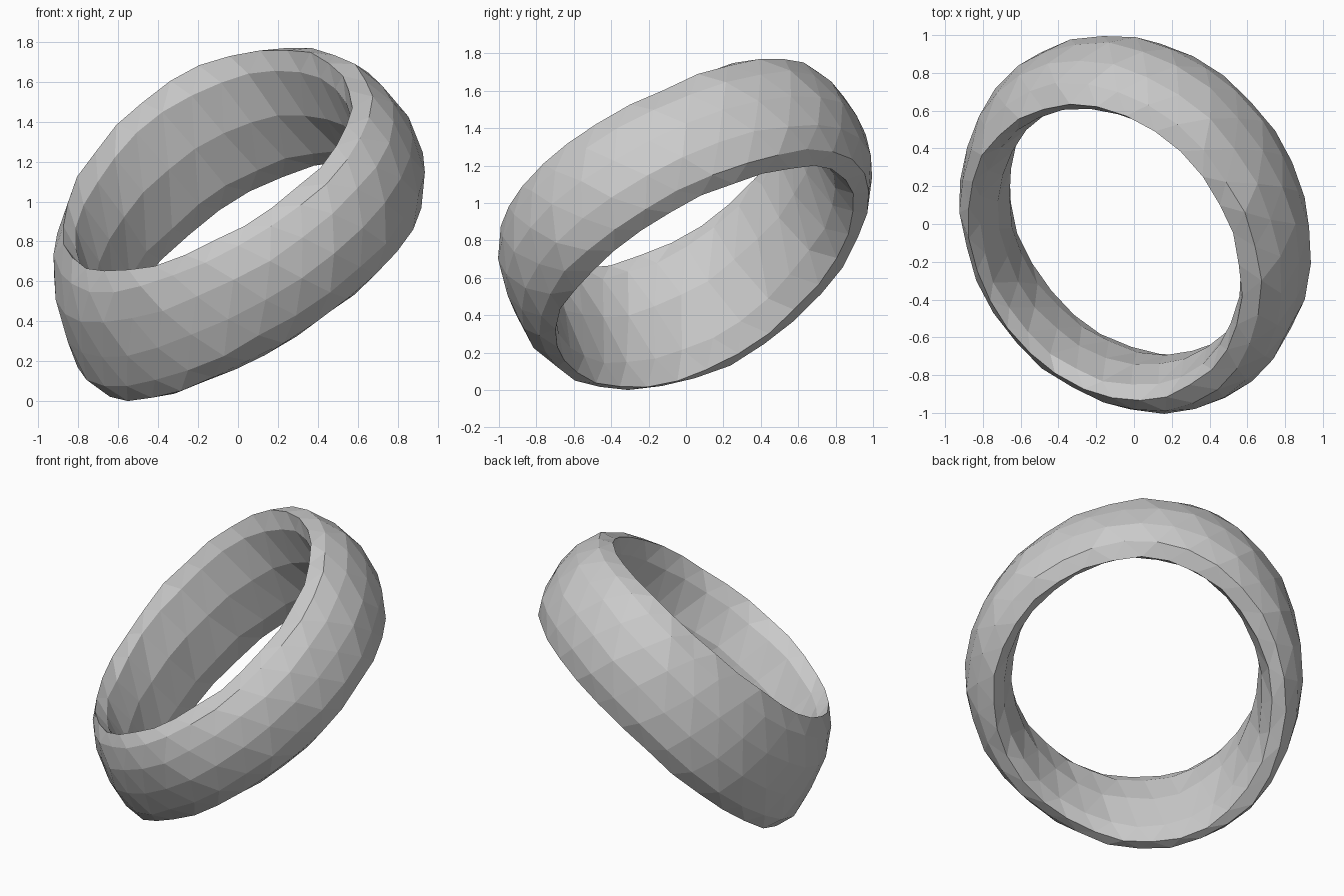
import bpy, bmesh, math, random
from mathutils import Vector

if "Cube" in bpy.data.objects:
    bpy.data.objects.remove(bpy.data.objects["Cube"])
random.seed(4)

SEGMENTS, OUTER, INNER = 30, 6, 3
SKEW = math.radians(7)  # makes the high side lean differently from the low side


def loop_point(centre, size, phases, t):
    """Point on a tilted, slightly skewed ellipse with one phase per axis."""
    ax, ay, az = (t - math.radians(p) for p in phases)
    az -= SKEW * math.cos(az)
    return Vector(c + s * math.cos(a)
                  for c, s, a in zip(centre, size, (ax, ay, az)))


def top_rim(t):
    return loop_point((-.155, -.15, 1.2), (.725, .78, .56), (0, 104, 55), t)


def bottom_rim(t):
    return loop_point((.1, .1, .6), (.765, .8, .59), (0, 100, 47), t)


def crown(t):
    return loop_point((0, 0, .89), (.88, .96, .68), (0, 105, 48), t)


def section(t):
    """Domed outside and flatter inside, from rim to rim and back."""
    mid = (top_rim(t) + bottom_rim(t)) / 2
    half = (top_rim(t) - bottom_rim(t)) / 2
    bulge = crown(t) - mid
    points = []
    for i in range(OUTER + 1):
        a = math.pi * (i / OUTER - .5)
        points.append(mid + half * math.sin(a) + bulge * math.cos(a))
    for i in range(1, INNER + 1):
        a = math.pi * (.5 - i / (INNER + 1))
        points.append(mid + half * math.sin(a) - bulge * .48 * math.cos(a) ** 1.4)
    return points


# Hand-faceted band
bm = bmesh.new()
rings = []
for k in range(SEGMENTS):
    t = math.tau * k / SEGMENTS
    verts = []
    for i in range(OUTER + INNER + 1):
        # Alternate rows are offset to give an irregular triangle pattern
        shift = (.25 if i % 2 else -.25) * math.tau / SEGMENTS
        co = section(t + shift)[i]
        co += Vector(random.uniform(-.007, .007) for _ in range(3))
        verts.append(bm.verts.new(co))
    rings.append(verts)

n = OUTER + INNER + 1
for k in range(SEGMENTS):
    a, b = rings[k], rings[(k + 1) % SEGMENTS]
    for i in range(n):
        j = (i + 1) % n
        if i % 2:
            bm.faces.new((a[i], b[i], b[j]))
            bm.faces.new((a[i], b[j], a[j]))
        else:
            bm.faces.new((a[i], b[i], a[j]))
            bm.faces.new((b[i], b[j], a[j]))
bmesh.ops.recalc_face_normals(bm, faces=bm.faces)

# Rest the lowest point on the ground
low = min(v.co.z for v in bm.verts)
bmesh.ops.translate(bm, verts=bm.verts, vec=(0, 0, -low))

mesh = bpy.data.meshes.new("ring_band")
bm.to_mesh(mesh)
bm.free()
band = bpy.data.objects.new("ring_band", mesh)
bpy.context.collection.objects.link(band)

# Plain grey
grey = bpy.data.materials.new("light_grey")
grey.use_nodes = True
colour = (.6, .6, .6, 1)
grey.diffuse_color = colour
grey.node_tree.nodes["Principled BSDF"].inputs["Base Color"].default_value = colour
mesh.materials.append(grey)
